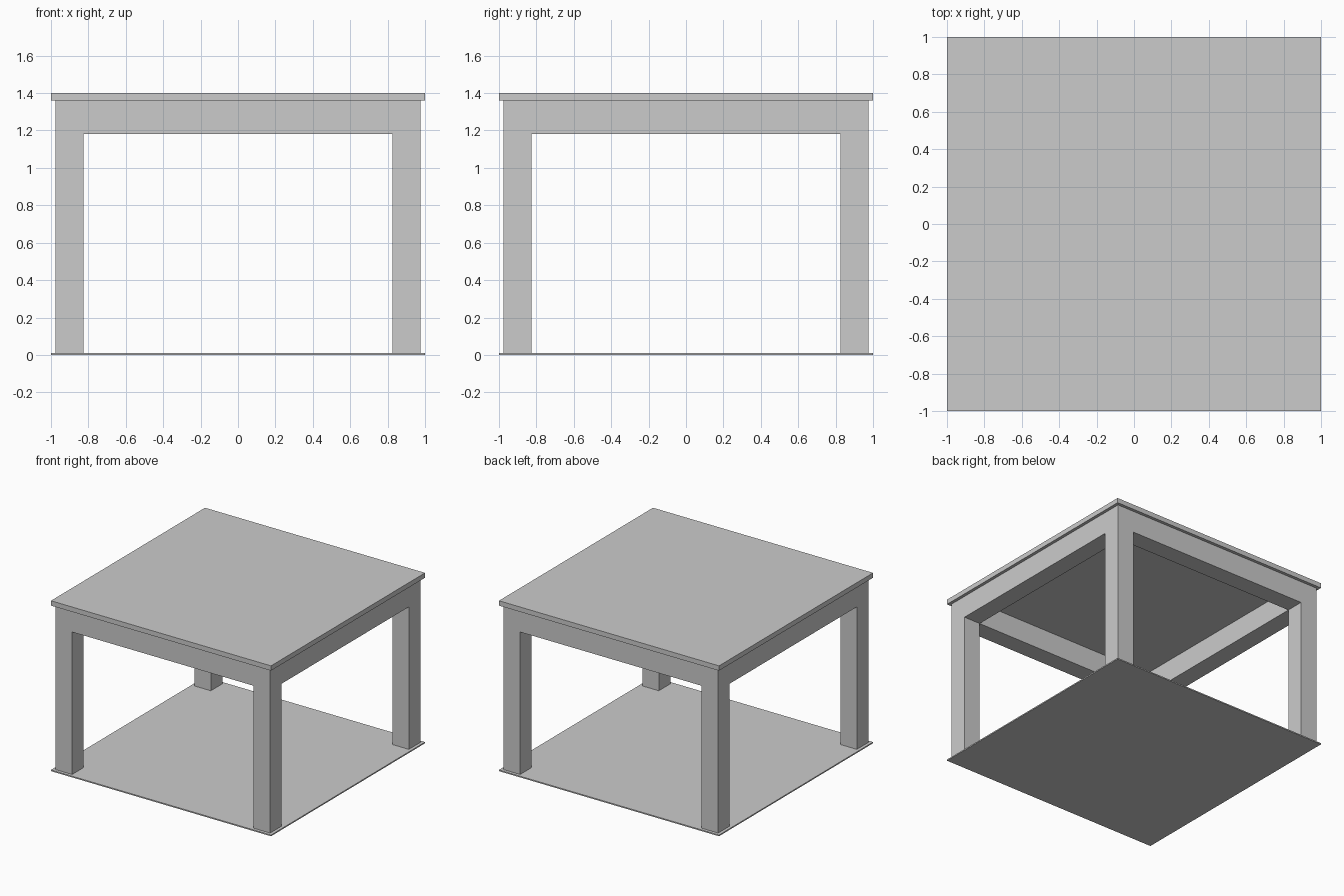
import bpy

cube = bpy.data.objects.get("Cube")
if cube:
    bpy.data.objects.remove(cube, do_unlink=True)

# One plain grey for the whole table
GREY = (0.6, 0.6, 0.6, 1.0)
grey = bpy.data.materials.new("light_grey")
grey.use_nodes = True
grey.diffuse_color = GREY
for node in grey.node_tree.nodes:
    if node.type == 'BSDF_PRINCIPLED':
        node.inputs["Base Color"].default_value = GREY

OUTER, LEG = 0.975, 0.15          # outer face of the frame, leg thickness
INNER = OUTER - LEG
BASE_TOP, APRON_LOW, TOP_LOW, TOP = 0.01, 1.18, 1.36, 1.4


def box(name, low, high):
    """Add a box spanning two opposite corners."""
    centre = [(a + b) / 2 for a, b in zip(low, high)]
    bpy.ops.mesh.primitive_cube_add(size=1, location=centre)
    obj = bpy.context.object
    obj.name = name
    obj.scale = [b - a for a, b in zip(low, high)]
    bpy.ops.object.transform_apply(location=False, rotation=False, scale=True)
    obj.data.materials.append(grey)
    return obj


# Thin floor plate and table top
box("floor_plate", (-1, -1, 0), (1, 1, BASE_TOP))
box("table_top", (-1, -1, TOP_LOW), (1, 1, TOP))

# Four square corner legs, flush with the aprons
for side, sx in (("left", 1), ("right", -1)):
    for end, sy in (("front", -1), ("back", 1)):
        xs = sorted((sx * INNER, sx * OUTER))
        ys = sorted((sy * INNER, sy * OUTER))
        box(f"{end}_{side}_leg", (xs[0], ys[0], BASE_TOP), (xs[1], ys[1], TOP_LOW))

# Aprons between the legs, as thick as the legs
for name, s in (("front", -1), ("back", 1)):
    lo, hi = sorted((s * INNER, s * OUTER))
    box(f"{name}_apron", (-INNER, lo, APRON_LOW), (INNER, hi, TOP_LOW))
for name, s in (("right", -1), ("left", 1)):
    lo, hi = sorted((s * INNER, s * OUTER))
    box(f"{name}_apron", (lo, -INNER, APRON_LOW), (hi, INNER, TOP_LOW))
